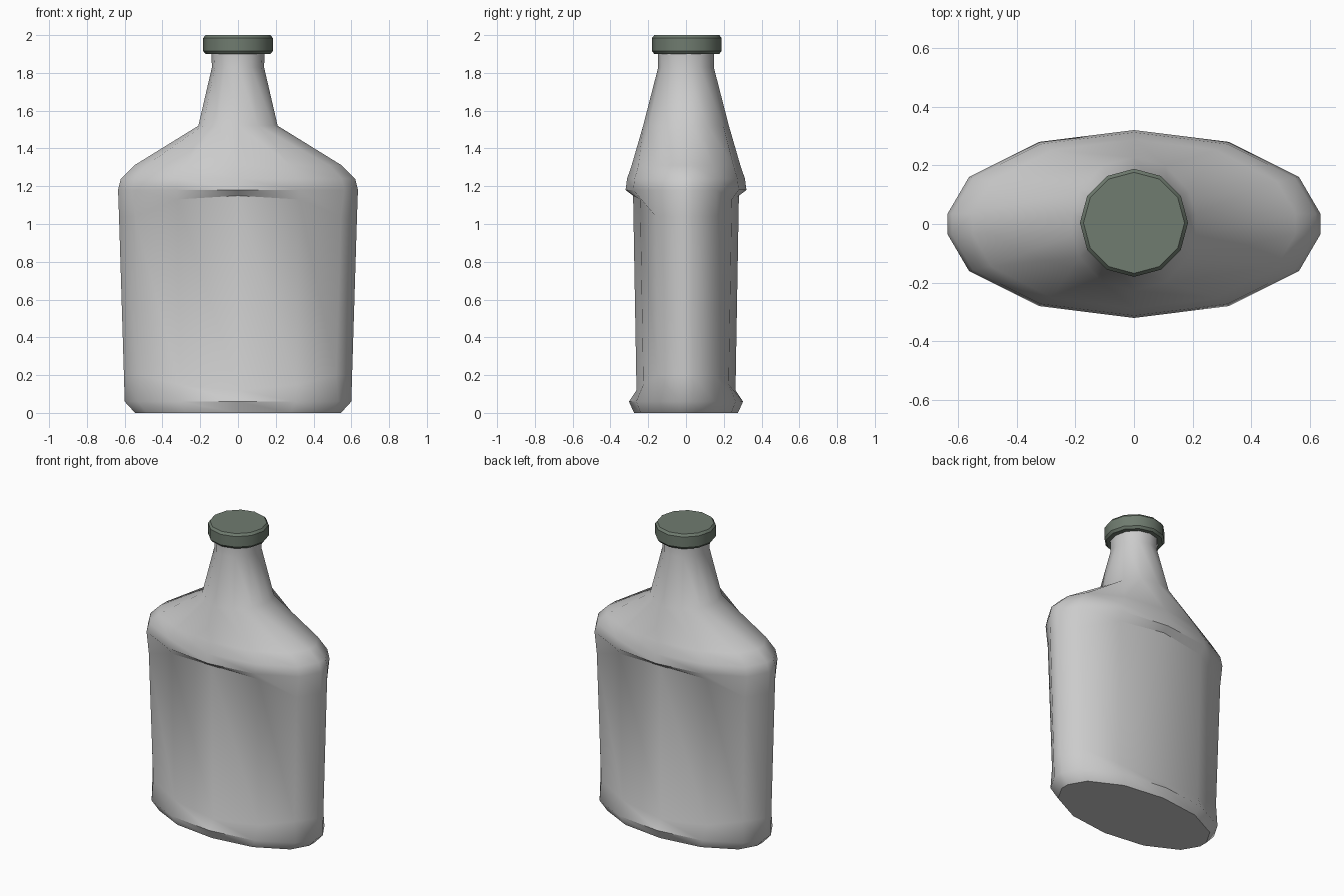
import bpy, bmesh, math

if "Cube" in bpy.data.objects:
    bpy.data.objects.remove(bpy.data.objects["Cube"])


def paired_section(quarter):
    # Mirror a quarter outline (back centre -> right end) into a closed ring
    right = quarter + [(x, -y, z) for x, y, z in reversed(quarter)]
    left = [(-x, y, z) for x, y, z in reversed(right[1:-1])]
    return right + left


def oval(rx, ry, z, strip):
    return paired_section([(0, ry, z), (0.51 * rx, 0.873 * ry, z),
                           (0.885 * rx, 0.5 * ry, z), (rx, strip, z)])


def loft(name, rings, angle):
    bm = bmesh.new()
    loops = [[bm.verts.new(p) for p in ring] for ring in rings]
    n = len(loops[0])
    for a, b in zip(loops, loops[1:]):
        for i in range(n):
            j = (i + 1) % n
            bm.faces.new((a[i], a[j], b[j], b[i]))
    bm.faces.new(loops[0])
    bm.faces.new(loops[-1])
    bmesh.ops.remove_doubles(bm, verts=bm.verts, dist=0.0005)
    bmesh.ops.recalc_face_normals(bm, faces=bm.faces)
    mesh = bpy.data.meshes.new(name)
    bm.to_mesh(mesh)
    bm.free()
    obj = bpy.data.objects.new(name, mesh)
    bpy.context.collection.objects.link(obj)
    bpy.ops.object.select_all(action='DESELECT')
    obj.select_set(True)
    bpy.context.view_layer.objects.active = obj
    bpy.ops.object.shade_smooth_by_angle(angle=math.radians(angle))
    return obj


# Bottle: oval body with sunken round-cornered panels front and back
panel_low = paired_section([(0, 0.262, 0.12), (0.31, 0.226, 0.15),
                            (0.52, 0.15, 0.20), (0.604, 0.035, 0.20)])
panel_high = paired_section([(0, 0.28, 1.15), (0.32, 0.243, 1.13),
                             (0.545, 0.16, 1.04), (0.63, 0.035, 1.04)])
loft("bottle", [
    oval(0.545, 0.275, 0.0, 0.03),
    oval(0.60, 0.302, 0.06, 0.035),
    panel_low,
    panel_high,
    oval(0.635, 0.32, 1.18, 0.035),
    oval(0.62, 0.312, 1.24, 0.035),
    oval(0.55, 0.288, 1.31, 0.035),
    oval(0.21, 0.227, 1.52, 0.035),
    oval(0.138, 0.147, 1.83, 0.0),
    oval(0.142, 0.150, 1.92, 0.0),
], 42)

# Twelve-sided screw cap with chamfered rims
def circle(r, z):
    return [(r * math.cos(k * math.pi / 6), 0.004 + r * math.sin(k * math.pi / 6), z)
            for k in range(12)]


cap = loft("cap", [circle(0.172, 1.90), circle(0.184, 1.915),
                   circle(0.184, 1.985), circle(0.172, 2.0)], 35)
mat = bpy.data.materials.new("cap_green_grey")
mat.diffuse_color = (0.16, 0.20, 0.16, 1)
mat.use_nodes = True
mat.node_tree.nodes["Principled BSDF"].inputs["Base Color"].default_value = mat.diffuse_color
cap.data.materials.append(mat)
